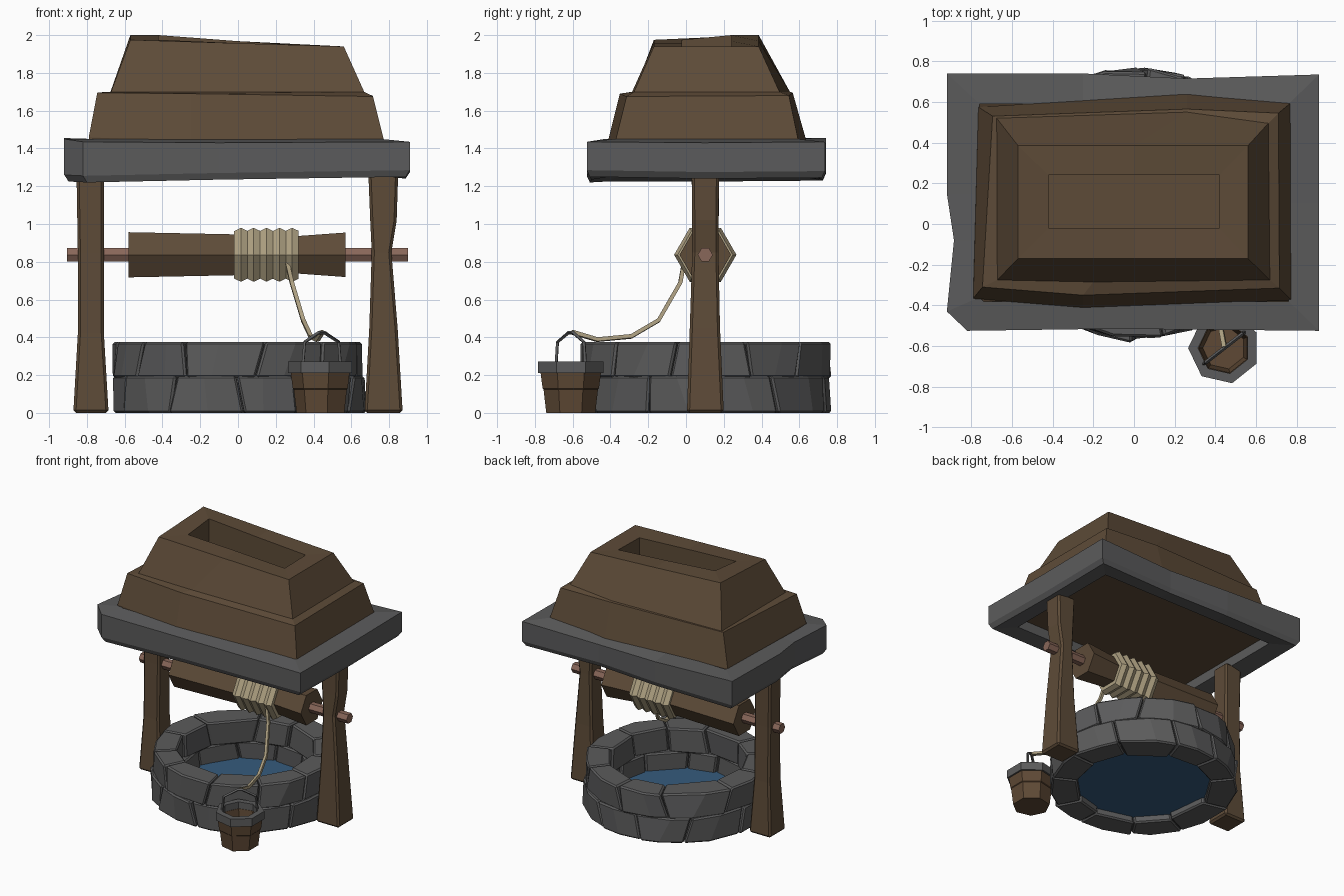
import bpy, bmesh, math, random
from math import sin, cos, pi

if "Cube" in bpy.data.objects:
    bpy.data.objects.remove(bpy.data.objects["Cube"])
random.seed(4)

def material(name, r, g, b):
    m = bpy.data.materials.new(name)
    m.diffuse_color = (r, g, b, 1)
    m.use_nodes = True
    m.node_tree.nodes["Principled BSDF"].inputs["Base Color"].default_value = m.diffuse_color
    return m

WOOD = material("brown wood", 0.110, 0.070, 0.039)
BUCKET = material("bucket wood", 0.112, 0.066, 0.035)
STONE = material("grey stone", 0.105, 0.105, 0.106)
WATER = material("blue water", 0.036, 0.105, 0.205)
ROPE = material("tan rope", 0.42, 0.35, 0.22)
AXLE = material("reddish rod", 0.25, 0.135, 0.10)

def loft(bm, rings, closed=False):
    """Skin a row of equal-sized rings; cap the ends or join last to first."""
    vs = [[bm.verts.new(p) for p in r] for r in rings]
    n = len(vs[0])
    pairs = list(zip(vs, vs[1:])) + ([(vs[-1], vs[0])] if closed else [])
    for a, b in pairs:
        for i in range(n):
            j = (i + 1) % n
            bm.faces.new((a[i], a[j], b[j], b[i]))
    if not closed:
        bm.faces.new(vs[0])
        bm.faces.new(vs[-1])

def part(name, mat, lofts, closed=False, bevel=0):
    bm = bmesh.new()
    for rings in lofts:
        loft(bm, rings, closed)
    bmesh.ops.recalc_face_normals(bm, faces=bm.faces)
    me = bpy.data.meshes.new(name)
    bm.to_mesh(me)
    bm.free()
    me.materials.append(mat)
    ob = bpy.data.objects.new(name, me)
    bpy.context.collection.objects.link(ob)
    if bevel:
        m = ob.modifiers.new("chamfer", "BEVEL")
        m.width, m.segments = bevel, 1
    return ob

def rect(x0, x1, y0, y1, z):
    return [(x0, y0, z), (x1, y0, z), (x1, y1, z), (x0, y1, z)]

def circle(cx, cy, r, z, n, start=0.0):
    return [(cx + r * cos(start + 2 * pi * i / n), cy + r * sin(start + 2 * pi * i / n), z)
            for i in range(n)]

def hexx(x, r, y=0.102, z=0.837):
    return [(x, y + r * cos(pi * i / 3), z + r * sin(pi * i / 3)) for i in range(6)]

def tube(name, mat, pts, r):
    cu = bpy.data.curves.new(name, "CURVE")
    cu.dimensions = "3D"
    cu.bevel_depth, cu.bevel_resolution, cu.use_fill_caps = r, 0, True
    sp = cu.splines.new("POLY")
    sp.points.add(len(pts) - 1)
    for q, p in zip(sp.points, pts):
        q.co = (*p, 1)
    cu.materials.append(mat)
    ob = bpy.data.objects.new(name, cu)
    bpy.context.collection.objects.link(ob)
    bpy.ops.object.select_all(action="DESELECT")
    ob.select_set(True)
    bpy.context.view_layer.objects.active = ob
    bpy.ops.object.convert(target="MESH")
    for p in bpy.context.object.data.polygons:
        p.use_smooth = False

CY = 0.10  # the well stands slightly behind the origin

# Stone courses: wedge-shaped blocks of uneven width with slanted joints
def course(name, n, r_out, r_in, z0, z1, start, wobble):
    angs = [start + 2 * pi * (i + random.uniform(-0.2, 0.2)) / n for i in range(n)]
    angs.append(angs[0] + 2 * pi)
    tilt = [random.uniform(-0.05, 0.05) for _ in range(n)]
    blocks = []
    j = lambda: random.uniform(-wobble, wobble)
    for i in range(n):
        ri = r_in + j()
        rings = []
        for z, s in ((z0, -1), (z1, 1)):
            a = angs[i] + s * tilt[i] + 0.004
            b = angs[i + 1] + s * tilt[(i + 1) % n] - 0.004
            m = a + (b - a) * random.uniform(0.35, 0.65)
            rings.append([(r * cos(t), CY + r * sin(t), z) for r, t in
                          ((ri, a), (r_out + j(), a), (r_out + j() * 0.5, m),
                           (r_out + j(), b), (ri, b))])
        blocks.append(rings)
    part(name, STONE, blocks, bevel=0.011)

course("lower_stones", 11, 0.672, 0.485, 0.0, 0.195, 0.1, 0.016)
course("upper_stones", 11, 0.660, 0.490, 0.186, 0.375, 0.38, 0.014)
part("mortar_ring", STONE, [[circle(0, CY, r, z, 22) for r, z in
     ((0.515, 0.01), (0.615, 0.01), (0.615, 0.355), (0.515, 0.355))]], closed=True)
part("water", WATER, [[circle(0, CY, 0.53, z, 22) for z in (0.05, 0.06)]])

# Posts, tapered; the right one has a slight waist
part("left_post", WOOD, [[rect(-0.872, -0.685, 0.005, 0.20, 0),
     rect(-0.848, -0.71, 0.025, 0.18, 0.42), rect(-0.848, -0.71, 0.033, 0.172, 0.85),
     rect(-0.855, -0.71, 0.03, 0.175, 1.27)]], bevel=0.014)
part("right_post", WOOD, [[rect(0.67, 0.872, 0.005, 0.20, 0),
     rect(0.695, 0.845, 0.02, 0.18, 0.45), rect(0.708, 0.812, 0.033, 0.172, 0.85),
     rect(0.70, 0.84, 0.033, 0.172, 1.02), rect(0.69, 0.848, 0.03, 0.175, 1.27)]], bevel=0.014)

# Winch: rod, drum and coiled rope
part("axle", AXLE, [[hexx(-0.905, 0.04), hexx(0.90, 0.04)]])
part("drum", WOOD, [[hexx(x, r) for x, r in
     ((-0.58, 0.138), (-0.02, 0.125), (0.32, 0.115), (0.57, 0.136))]])
coil = [hexx(-0.02, 0.145)]
for i in range(5):
    coil.append(hexx(0.015 + i * 0.068, 0.165))
    coil.append(hexx(0.049 + i * 0.068, 0.146))
part("rope_coil", ROPE, [coil])
tube("hanging_rope", ROPE, [(0.26, -0.01, 0.80), (0.285, -0.03, 0.69), (0.345, -0.145, 0.49),
     (0.385, -0.29, 0.405), (0.42, -0.47, 0.388), (0.445, -0.605, 0.428)], 0.015)

# Bucket: seven-sided staves, stone-grey rim and handle
BX, BY = 0.443, -0.61
part("bucket_body", BUCKET, [[circle(BX, BY, r, z, 7, pi) for r, z in
     ((0.133, 0), (0.148, 0.125), (0.153, 0.13), (0.165, 0.22),
      (0.125, 0.22), (0.105, 0.04))]])
part("bucket_rim", STONE, [[circle(BX, BY, r, z, 7, pi) for r, z in
     ((0.177, 0.21), (0.177, 0.272), (0.128, 0.272), (0.128, 0.21))]], closed=True)
tube("bucket_handle", STONE, [(BX + s * 0.1, BY + s * 0.078, z) for s, z in
     ((-1, 0.25), (-0.9, 0.375), (-0.15, 0.425), (0.15, 0.425), (0.9, 0.375), (1, 0.25))], 0.01)

# Stone eave: irregular frame around the roof
outline = [(-0.92, -0.43), (-0.82, -0.525), (-0.1, -0.515), (0.91, -0.525), (0.91, 0.1),
           (0.91, 0.735), (0.26, 0.715), (-0.25, 0.74), (-0.92, 0.74), (-0.92, 0.15),
           (-0.885, -0.08)]
inner = [(-0.76, -0.36), (-0.74, -0.38), (-0.1, -0.38), (0.76, -0.38), (0.76, 0.1),
         (0.76, 0.59), (0.26, 0.59), (-0.25, 0.59), (-0.76, 0.59), (-0.76, 0.15),
         (-0.76, -0.08)]
low = [1.225, 1.22, 1.235, 1.25, 1.24, 1.245, 1.245, 1.235, 1.23, 1.225, 1.225]
top = [1.45, 1.435, 1.43, 1.435, 1.43, 1.435, 1.42, 1.43, 1.455, 1.445, 1.44]
put = lambda pts, zs, k=1.0: [(x * k, CY + (y - CY) * k, z) for (x, y), z in zip(pts, zs)]
part("stone_eave", STONE, [[put(outline, [z + 0.035 for z in low]), put(outline, top),
     put(inner, [1.45] * 11), put(inner, [1.255] * 11), put(outline, low, 0.975)]], closed=True)

# Two-tier wooden roof with a recessed top; rings run left to right along
# the front, then right to left along the back, three points each
def roof_ring(xs, ys, zs):
    return list(zip(xs, ys, zs if isinstance(zs, tuple) else [zs] * 6))

hole_x, hole_y = (-0.42, 0, 0.42, 0.42, 0, -0.42), (-0.02,) * 3 + (0.24,) * 3
part("roof", WOOD, [[
    roof_ring((-0.77, -0.2, 0.77, 0.77, 0.26, -0.77), (-0.39,) * 3 + (0.61,) * 3, 1.33),
    roof_ring((-0.79, -0.25, 0.775, 0.77, 0.26, -0.765),
              (-0.365, -0.415, -0.375, 0.595, 0.64, 0.575),
              (1.46, 1.43, 1.435, 1.44, 1.43, 1.45)),
    roof_ring((-0.745, -0.25, 0.715, 0.71, 0.26, -0.695),
              (-0.31, -0.35, -0.315, 0.545, 0.565, 0.53),
              (1.695, 1.69, 1.675, 1.68, 1.695, 1.70)),
    roof_ring((-0.672, -0.2, 0.668, 0.66, 0.26, -0.675),
              (-0.275, -0.285, -0.275, 0.495, 0.55, 0.52), 1.7),
    roof_ring((-0.57, 0, 0.56, 0.56, 0, -0.57), (-0.17,) * 3 + (0.385,) * 3,
              (1.975, 1.957, 1.94, 1.94, 1.968, 2.0)),
    roof_ring(hole_x, hole_y, (1.975, 1.957, 1.935, 1.94, 1.968, 2.0)),
    roof_ring(hole_x, hole_y, 1.52)]])
